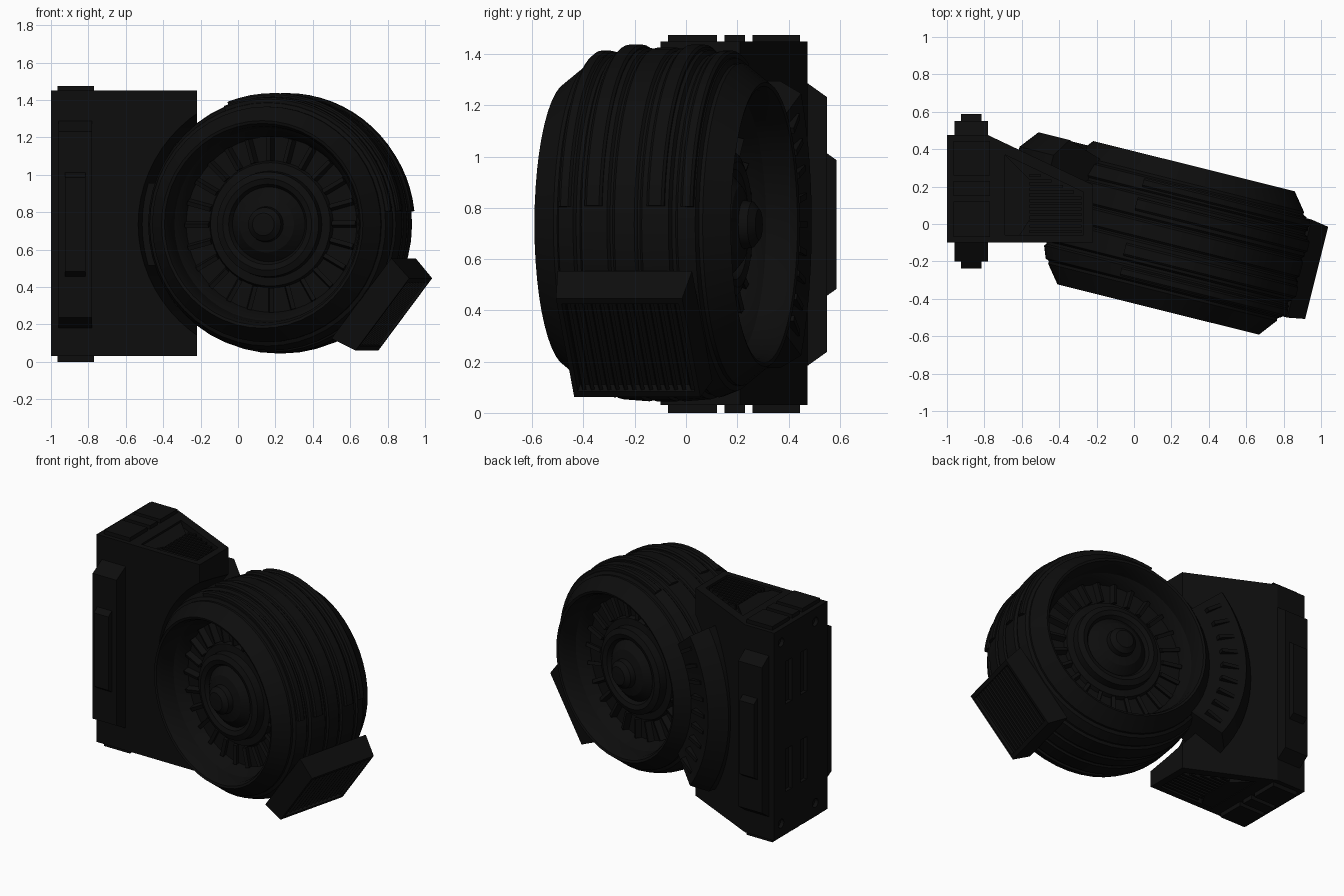
import bpy, bmesh, math
from mathutils import Matrix, Vector

cube = bpy.data.objects.get("Cube")
if cube:
    bpy.data.objects.remove(cube)

black = bpy.data.materials.new("matte_black")
black.use_nodes = True
black.diffuse_color = (0.004, 0.004, 0.004, 1)
black.node_tree.nodes["Principled BSDF"].inputs["Base Color"].default_value = (0.004, 0.004, 0.004, 1)

# Wheel frame: local Y is the spin axis
WHEEL = Matrix.Translation((0.225, -0.074, 0.735)) @ Matrix.Rotation(math.radians(-14), 4, 'Z')


def finish(name, bm, matrix=Matrix(), smooth=False):
    bmesh.ops.recalc_face_normals(bm, faces=bm.faces)
    mesh = bpy.data.meshes.new(name)
    bm.to_mesh(mesh)
    bm.free()
    mesh.materials.append(black)
    ob = bpy.data.objects.new(name, mesh)
    ob.matrix_world = matrix
    bpy.context.collection.objects.link(ob)
    if smooth:
        bpy.ops.object.select_all(action='DESELECT')
        ob.select_set(True)
        bpy.context.view_layer.objects.active = ob
        bpy.ops.object.shade_smooth_by_angle(angle=math.radians(25))
    return ob


def add_box(bm, lo, hi, matrix=Matrix(), taper=(1, 1), axis=2):
    """Box between two corners; the far end along axis may be tapered."""
    lo, hi = Vector(lo), Vector(hi)
    mid, size = (lo + hi) / 2, hi - lo
    made = bmesh.ops.create_cube(bm, size=1)["verts"]
    others = [i for i in range(3) if i != axis]
    for v in made:
        if v.co[axis] > 0:
            for k, i in enumerate(others):
                v.co[i] *= taper[k]
        v.co = matrix @ (Vector([v.co[i] * size[i] for i in range(3)]) + mid)


def prism(bm, outline, z0, z1):
    ends = [[bm.verts.new((x, y, z)) for x, y in outline] for z in (z0, z1)]
    n = len(outline)
    bm.faces.new(ends[0][::-1])
    bm.faces.new(ends[1])
    for i in range(n):
        j = (i + 1) % n
        bm.faces.new((ends[0][i], ends[0][j], ends[1][j], ends[1][i]))


def lathe(bm, profile, start=0, sweep=360, steps=48, closed=False):
    """Spin (axial, radius) points about Y; a closed profile gives a solid arc."""
    full = sweep == 360
    rings = []
    for s in range(steps if full else steps + 1):
        t = math.radians(start + sweep * s / steps)
        rings.append([bm.verts.new((r * math.cos(t), a, r * math.sin(t))) for a, r in profile])
    n = len(profile)
    for s in range(steps):
        p, q = rings[s], rings[(s + 1) % len(rings)]
        for i in range(n if closed else n - 1):
            j = (i + 1) % n
            bm.faces.new((p[i], p[j], q[j], q[i]))
    if closed and not full:
        bm.faces.new(rings[0])
        bm.faces.new(rings[-1][::-1])
    bmesh.ops.remove_doubles(bm, verts=bm.verts, dist=1e-5)


def cut(target, cutter):
    mod = target.modifiers.new("cut", 'BOOLEAN')
    mod.object = cutter
    mod.solver = 'EXACT'
    cutter.hide_render = True
    cutter.hide_set(True)
    cutter.display_type = 'WIRE'


# Wheel housing: dished on both sides, domed hubs
dish = [(0.375, 0), (0.37, 0.06), (0.345, 0.09), (0.31, 0.095), (0.295, 0.15), (0.265, 0.185), (0.25, 0.2),
        (0.275, 0.215), (0.285, 0.245), (0.27, 0.28), (0.22, 0.285), (0.215, 0.33), (0.19, 0.34),
        (0.19, 0.47), (0.24, 0.49), (0.27, 0.515), (0.36, 0.525), (0.39, 0.54), (0.395, 0.555), (0.37, 0.575),
        (0.30, 0.63), (0.285, 0.63), (0.275, 0.65), (0.21, 0.675), (0.20, 0.665), (0.185, 0.665), (0.175, 0.682)]
middle = [(0.07, 0.69), (0.06, 0.68), (0.05, 0.68), (0.04, 0.69)]
half = dish + middle
bm = bmesh.new()
lathe(bm, half + [(-a, r) for a, r in reversed(half)])
finish("wheel_housing", bm, WHEEL, True)

# Turbine blades, on both sides
bm = bmesh.new()
for side in (-1, 1):
    for i in range(24):
        turn = Matrix.Rotation(math.tau * i / 24, 4, 'Y')
        tilt = Matrix.Translation((0.405, side * 0.2, 0)) @ Matrix.Rotation(side * 0.35, 4, 'X')
        add_box(bm, (-0.065, -0.025, -0.012), (0.065, 0.025, 0.012), turn @ tilt)
finish("turbine_blades", bm, WHEEL)

# Raised bands over the upper rim
bm = bmesh.new()
for a, w, r in ((-0.245, 0.025, 0.675), (-0.125, 0.035, 0.698), (0.125, 0.035, 0.698), (0.245, 0.025, 0.675)):
    lathe(bm, [(a - w, 0.6), (a - w, r - 0.005), (a - w + 0.01, r + 0.004),
               (a + w - 0.01, r + 0.004), (a + w, r - 0.005), (a + w, 0.6)], 6, 105, 20, True)
finish("rim_bands", bm, WHEEL, True)

# Exhaust vent on the lower rim: local X points outwards
VENT = WHEEL @ Matrix.Rotation(math.radians(37.5), 4, 'Y')
bm = bmesh.new()
add_box(bm, (0.5, -0.27, -0.27), (0.65, 0.27, 0.27))
add_box(bm, (0.65, -0.27, -0.27), (0.79, 0.27, 0.27), taper=(0.94, 0.9), axis=0)
vent = finish("vent_box", bm, VENT)
bm = bmesh.new()
add_box(bm, (0.745, -0.235, -0.215), (0.9, 0.235, 0.215))
cut(vent, finish("vent_cutter", bm, VENT))
bm = bmesh.new()
for i in range(14):
    y = -0.218 + 0.0335 * i
    add_box(bm, (-0.025, -0.007, -0.22), (0.02, 0.007, 0.22),
            Matrix.Translation((0.76, y, 0)) @ Matrix.Rotation(0.4, 4, 'Z'))
finish("vent_slats", bm, VENT)

# Mounting block with a tapered back
bm = bmesh.new()
prism(bm, [(-1, -0.1), (-0.22, -0.1), (-0.22, 0.21), (-0.78, 0.475), (-1, 0.475)], 0.03, 1.45)
block = finish("mount_block", bm)

# Wheel well cut from the block
bm = bmesh.new()
lathe(bm, [(-0.8, 0), (-0.8, 0.73), (0.8, 0.73), (0.8, 0)], steps=64)
cut(block, finish("wheel_well_cutter", bm, WHEEL))

# Louvre recesses on top and bottom, slots and bolt holes in the outer side
bm = bmesh.new()
for z in (0.03, 1.45):
    prism(bm, [(-0.69, -0.06), (-0.27, -0.06), (-0.27, 0.17), (-0.69, 0.37)], z - 0.04, z + 0.04)
for y, drop in ((0.32, 0), (0.157, 0)):
    for z in (0.32, 0.92):
        add_box(bm, (-1.1, y - 0.035, z), (-0.975, y + 0.035, z + 0.29))
for y in (0.03, 0.40):
    for z in (0.12, 1.36):
        bmesh.ops.create_cone(bm, cap_ends=True, segments=16, radius1=0.03, radius2=0.03, depth=0.05,
                              matrix=Matrix.Translation((-1, y, z)) @ Matrix.Rotation(math.pi / 2, 4, 'Y'))
cut(block, finish("recess_cutter", bm))

bm = bmesh.new()
for z in (0.055, 1.425):
    for i in range(11):
        y = -0.04 + 0.03 * i
        right = -0.28 if y < 0.15 else -0.28 - (y - 0.15) * 2
        add_box(bm, (-0.56, y - 0.008, z - 0.02), (right, y + 0.008, z + 0.018))
    prism(bm, [(-0.69, -0.06), (-0.61, -0.06), (-0.56, 0.02), (-0.56, 0.24), (-0.69, 0.37)], z - 0.02, z + 0.012)
finish("louvres", bm)

# Stepped side rails with sloped ends, front and back
bm = bmesh.new()
for spin, base in ((math.pi / 2, -0.1), (-math.pi / 2, 0.475)):
    place = Matrix.Translation((-0.87, base, 0.735)) @ Matrix.Rotation(spin, 4, 'X')
    deep = 0.1 if base < 0 else 0.075
    add_box(bm, (-0.09, -0.565, -0.02), (0.09, 0.565, deep), place, (1, 0.88))
    add_box(bm, (-0.055, -0.285, deep - 0.01), (0.055, 0.285, deep + 0.038), place, (1, 0.88))
finish("side_rails", bm)

# Pads on top and bottom
bm = bmesh.new()
for z0, z1 in ((0, 0.035), (1.445, 1.475)):
    for y0, y1 in ((-0.07, 0.12), (0.15, 0.23), (0.26, 0.445)):
        add_box(bm, (-0.965, y0, z0), (-0.77, y1, z1))
finish("end_pads", bm)

# Curved collar joining the wheel to the block
bm = bmesh.new()
lathe(bm, [(0.05, 0.66), (0.05, 0.93), (0.27, 0.93), (0.37, 0.85), (0.31, 0.62)], 143, 74, 20, True)
collar = finish("wheel_collar", bm, WHEEL, True)
bm = bmesh.new()
for i in range(9):
    turn = Matrix.Rotation(math.radians(180 + 8 * (i - 4)), 4, 'Y')
    add_box(bm, (0.69, 0.3, -0.012), (0.80, 0.365, 0.012), turn)
finish("collar_ribs", bm, WHEEL)
bm = bmesh.new()
add_box(bm, (-0.8, -0.12, -0.22), (-0.6, 0.2, 0.22))
finish("wheel_joint", bm, WHEEL)
